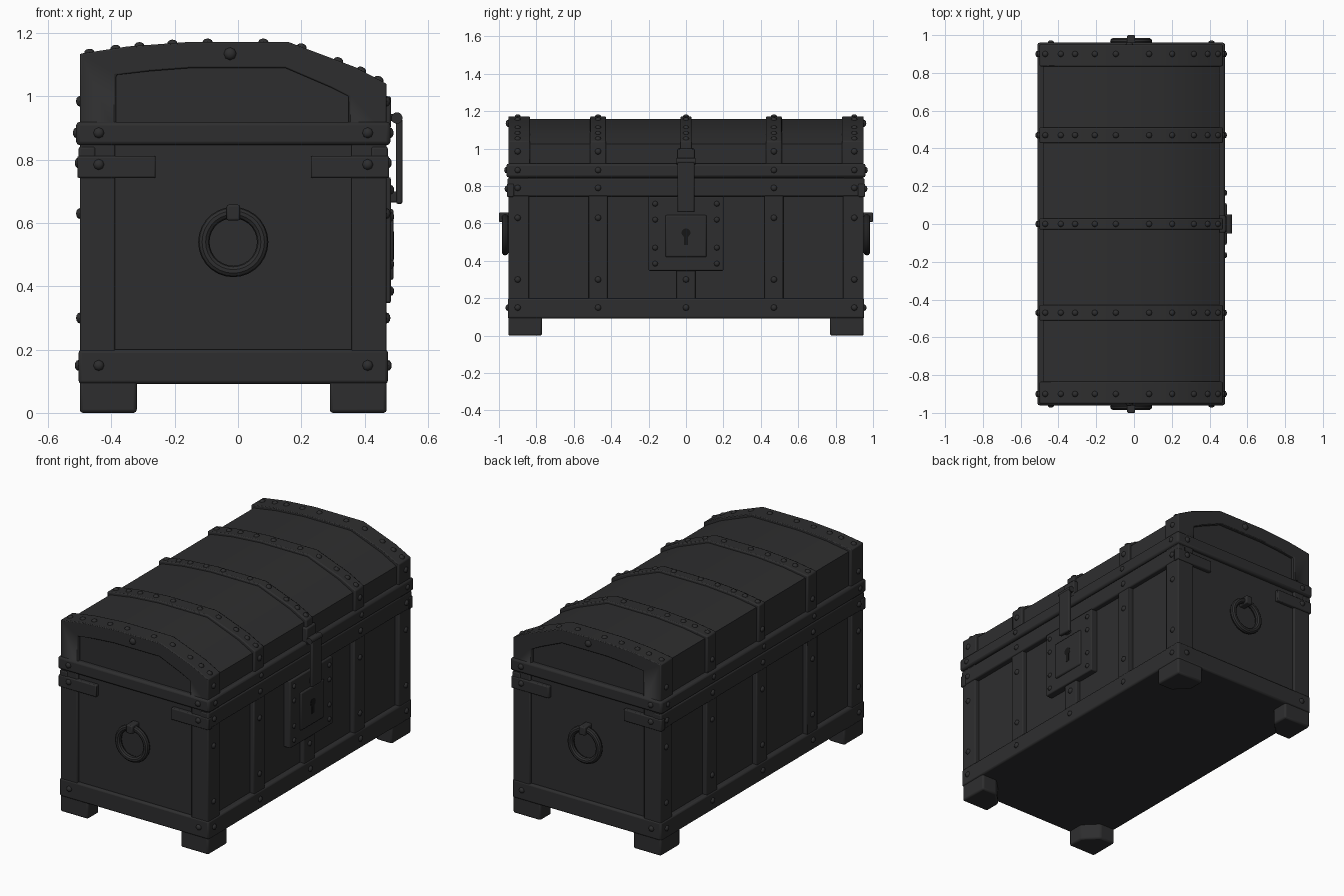
import bpy, bmesh, math
from mathutils import Vector, Matrix

if "Cube" in bpy.data.objects:
    bpy.data.objects.remove(bpy.data.objects["Cube"])

def material(name, c):
    m = bpy.data.materials.new(name)
    m.diffuse_color = (*c, 1)
    m.use_nodes = True
    m.node_tree.nodes["Principled BSDF"].inputs["Base Color"].default_value = m.diffuse_color
    return m

DARK = material("charcoal", (0.027, 0.027, 0.028))
BLACK = material("keyhole black", (0.008, 0.008, 0.008))

def finish(name, bm, bevel=0.0, mat=DARK):
    bmesh.ops.recalc_face_normals(bm, faces=bm.faces)
    me = bpy.data.meshes.new(name)
    bm.to_mesh(me)
    bm.free()
    ob = bpy.data.objects.new(name, me)
    bpy.context.collection.objects.link(ob)
    me.materials.append(mat)
    if bevel:
        b = ob.modifiers.new("worn edges", 'BEVEL')
        b.width, b.segments = bevel, 2
    return ob

def box(name, x, y, z, bevel=0.006, mat=DARK):
    bm = bmesh.new()
    bmesh.ops.create_cube(bm, size=1)
    for v in bm.verts:
        v.co = Vector([(r[0] + r[1]) / 2 + c * (r[1] - r[0]) for r, c in zip((x, y, z), v.co)])
    return finish(name, bm, bevel, mat)

def prism(name, pts, direction, bevel=0.006):
    bm = bmesh.new()
    f = bm.faces.new([bm.verts.new(p) for p in pts])
    r = bmesh.ops.extrude_face_region(bm, geom=[f])
    bmesh.ops.translate(bm, vec=direction, verts=[v for v in r["geom"] if isinstance(v, bmesh.types.BMVert)])
    return finish(name, bm, bevel)

def frame(name, outer, inner, y0, y1, bevel=0.006):
    bm = bmesh.new()
    loops = [[bm.verts.new((x, y, z)) for x, z in p] for p, y in
             ((outer, y0), (outer, y1), (inner, y1), (inner, y0))]
    n = len(outer)
    for a in range(4):
        for i in range(n):
            A, B, j = loops[a], loops[(a + 1) % 4], (i + 1) % n
            bm.faces.new((A[i], A[j], B[j], B[i]))
    return finish(name, bm, bevel)

X0, X1, Y = -0.5, 0.47, 0.95

# Body core and bottom rail
box("body", (X0 + 0.028, X1 - 0.028), (-Y + 0.015, Y - 0.015), (0.095, 0.87), 0)
box("bottom_rail", (X0 - 0.004, X1 + 0.004), (-Y - 0.003, Y + 0.003), (0.092, 0.2), 0.01)

# Corner posts, brackets and feet
for s in (-1, 1):
    for xa, d in ((X0, 1), (X1, -1)):
        xs = sorted((xa, xa + d * 0.112))
        box("corner_post", xs, sorted((s * Y, s * (Y - 0.11))), (0.15, 0.85))
        box("corner_bracket", sorted((xa - d * 0.008, xa + d * 0.24)),
            sorted((s * (Y + 0.008), s * (Y - 0.03))), (0.742, 0.812))
        foot = [(0, 0), (0.18, 0), (0.18, 0.1), (0.1, 0.18), (0, 0.18)]
        prism("foot", [(xa + d * u, s * (Y - v), 0) for u, v in foot], (0, 0, 0.12), 0.01)

# Side rails and vertical straps
STRAPS = (-0.47, 0, 0.47)
for xa, d in ((X0, 1), (X1, -1)):
    box("upper_rail", sorted((xa - d * 0.004, xa + d * 0.05)), (-Y - 0.004, Y + 0.004), (0.745, 0.842), 0.008)
    for y in STRAPS:
        box("side_strap", sorted((xa, xa + d * 0.05)), (y - 0.05, y + 0.05), (0.15, 0.8))

# Lid: core, end frames, straps and rim band
OUT = [(X0, 0.88), (X0, 1.135), (-0.35, 1.158), (-0.16, 1.172), (0.16, 1.172), (0.37, 1.093), (X1, 1.04), (X1, 0.88)]
INN = [(-0.385, 0.89), (-0.385, 1.068), (-0.28, 1.08), (-0.15, 1.09), (0.15, 1.09), (0.29, 1.03), (0.35, 1.0), (0.35, 0.89)]
core = [(x * 0.965, z - 0.014) for x, z in OUT]
prism("lid", [(x, -Y + 0.02, z) for x, z in core], (0, 2 * Y - 0.04, 0), 0)
for s in (-1, 1):
    frame("lid_end_frame", OUT, INN, s * Y, s * (Y - 0.115))
for y in STRAPS:
    w = 0.03 if y == 0 else 0.042
    prism("lid_strap", [(x, y - w, z) for x, z in OUT], (0, 2 * w, 0))
box("lid_rim_band", (X0 - 0.012, X1 + 0.012), (-Y - 0.01, Y + 0.01), (0.846, 0.92), 0.012)

# Lock plate, lock case, keyhole
box("lock_plate", (X1 - 0.04, X1 + 0.013), (-0.2, 0.2), (0.347, 0.745))
box("lock_case", (X1, X1 + 0.022), (-0.11, 0.11), (0.42, 0.645), 0.008)
box("keyhole_slot", (X1 + 0.02, X1 + 0.0235), (-0.012, 0.012), (0.485, 0.54), 0, BLACK)

def cylinder(name, r, depth, loc, axis, mat=DARK):
    bm = bmesh.new()
    bmesh.ops.create_cone(bm, cap_ends=True, segments=14, radius1=r, radius2=r, depth=depth)
    rot = Vector((0, 0, 1)).rotation_difference(Vector(axis)).to_matrix().to_4x4()
    bm.transform(Matrix.Translation(loc) @ rot)
    return finish(name, bm, 0, mat)

cylinder("keyhole_round", 0.024, 0.004, (X1 + 0.0215, 0, 0.55), (1, 0, 0), BLACK)

# Hasp hanging from a hinge on the lid
box("hasp_bar", (0.499, 0.52), (-0.045, 0.045), (0.66, 0.93), 0.007)
box("hasp_staple", (X1, 0.505), (-0.02, 0.02), (0.665, 0.7))
box("hasp_hinge_plate", (X1 - 0.02, X1 + 0.014), (-0.045, 0.045), (0.9, 1.0))
cylinder("hasp_hinge_pin", 0.018, 0.1, (0.502, 0, 0.932), (0, 1, 0))
box("hasp_hinge_arm", (X1, 0.505), (-0.04, 0.04), (0.922, 0.945), 0.004)

# Ring handles on both ends
for s in (-1, 1):
    bm = bmesh.new()
    R, r, n, k = 0.093, 0.018, 28, 10
    grid = []
    for i in range(n):
        a = math.tau * i / n
        grid.append([])
        for j in range(k):
            b = math.tau * j / k
            q = R + r * math.cos(b)
            grid[i].append(bm.verts.new((-0.015 + q * math.cos(a), s * (0.967 + r * math.sin(b)), 0.54 + q * math.sin(a))))
    for i in range(n):
        for j in range(k):
            i2, j2 = (i + 1) % n, (j + 1) % k
            bm.faces.new((grid[i][j], grid[i2][j], grid[i2][j2], grid[i][j2]))
    finish("ring_handle", bm)
    box("ring_mount", (-0.036, 0.006), sorted((s * 0.92, s * 1.0)), (0.608, 0.658))

# Rivets, gathered in one object
bm = bmesh.new()
def rivet(loc, normal, r=0.017):
    rot = Vector((0, 0, 1)).rotation_difference(Vector(normal)).to_matrix().to_4x4()
    bmesh.ops.create_uvsphere(bm, u_segments=8, v_segments=6, radius=r,
                              matrix=Matrix.Translation(loc) @ rot @ Matrix.Diagonal((1, 1, 0.7, 1)))

COLS = (-0.9, -0.47, 0, 0.47, 0.9)
for xa, d in ((X0, -1), (X1, 1)):
    for y in COLS:
        for z, off in ((0.15, 0.004), (0.3, 0), (0.63, 0), (0.79, 0.004), (0.885, 0.01), (0.985, 0)):
            if not (d > 0 and y == 0 and z > 0.3):
                rivet((xa + d * off, y, z), (d, 0, 0))
for y in COLS:
    for (xa, za), (xb, zb) in zip(OUT[1:6], OUT[2:7]):
        for t in (0.2, 0.75):
            rivet((xa + t * (xb - xa), y, za + t * (zb - za)), (za - zb, 0, xb - xa), 0.016)
for y in (-0.165, 0.165):
    for z in (0.385, 0.47, 0.62, 0.705):
        rivet((X1 + 0.013, y, z), (1, 0, 0), 0.015)
for s in (-1, 1):
    for x in (-0.44, 0.41):
        rivet((x, s * (Y + 0.008), 0.785), (0, s, 0))
        rivet((x, s * (Y + 0.003), 0.15), (0, s, 0))
        rivet((x, s * (Y + 0.01), 0.885), (0, s, 0))
    rivet((-0.025, s * Y, 1.135), (0, s, 0), 0.02)
finish("rivets", bm)

# Smooth shading with crisp edges
for ob in bpy.data.objects:
    ob.select_set(True)
    bpy.context.view_layer.objects.active = ob
bpy.ops.object.shade_smooth_by_angle(angle=math.radians(35))
